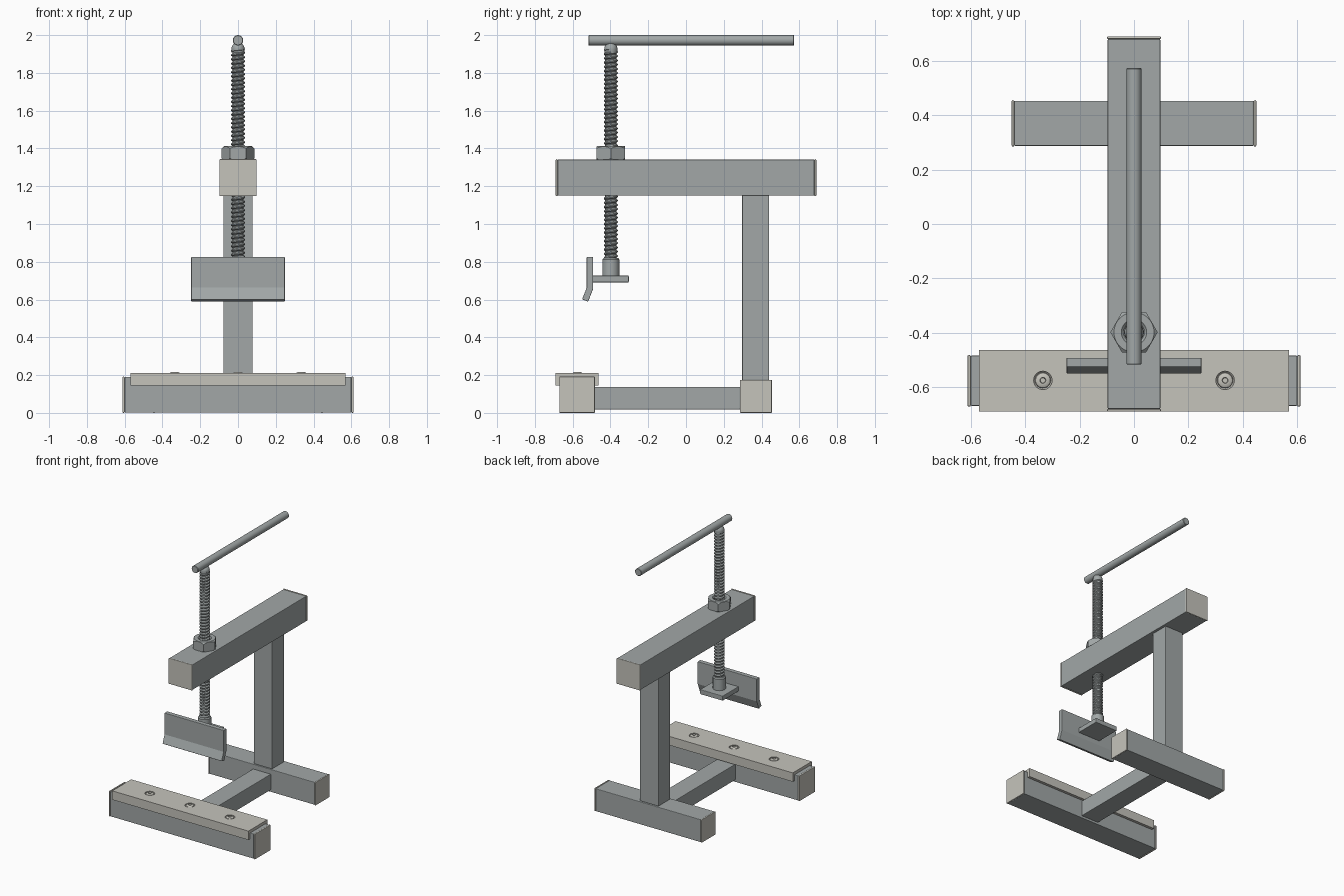
import bpy, bmesh
from math import pi, sin, cos

if "Cube" in bpy.data.objects:
    bpy.data.objects.remove(bpy.data.objects["Cube"])


def material(name, rgb):
    m = bpy.data.materials.new(name)
    m.diffuse_color = (*rgb, 1)
    m.use_nodes = True
    m.node_tree.nodes["Principled BSDF"].inputs["Base Color"].default_value = m.diffuse_color
    return m


STEEL = material("steel", (0.36, 0.39, 0.39))
LIGHT = material("light_grey", (0.56, 0.55, 0.50))


def make(name, bm, mat=STEEL, bevel=0, smooth=False):
    bmesh.ops.recalc_face_normals(bm, faces=bm.faces)
    me = bpy.data.meshes.new(name)
    bm.to_mesh(me)
    bm.free()
    me.materials.append(mat)
    ob = bpy.data.objects.new(name, me)
    bpy.context.collection.objects.link(ob)
    if bevel:
        b = ob.modifiers.new("bevel", 'BEVEL')
        b.width, b.segments = bevel, 2
    if smooth:
        bpy.ops.object.select_all(action='DESELECT')
        bpy.context.view_layer.objects.active = ob
        ob.select_set(True)
        bpy.ops.object.shade_smooth_by_angle(angle=0.6)
    return ob


def box(name, x, y, z, mat=STEEL, bevel=0.004):
    bm = bmesh.new()
    bmesh.ops.create_cube(bm, size=1)
    for v in bm.verts:
        v.co = [lo + (c + 0.5) * (hi - lo) for c, (lo, hi) in zip(v.co, (x, y, z))]
    return make(name, bm, mat, bevel)


def extrude_x(name, profile, half, mat=STEEL, bevel=0.003):
    # y/z outline drawn out along x
    bm = bmesh.new()
    f = bm.faces.new([bm.verts.new((-half, y, z)) for y, z in profile])
    r = bmesh.ops.extrude_face_region(bm, geom=[f])
    for v in r["geom"]:
        if isinstance(v, bmesh.types.BMVert):
            v.co.x = half
    return make(name, bm, mat, bevel)


def lathe(name, profile, loc, seg=32, mat=STEEL, closed=False):
    # radius/height outline spun around a vertical axis
    bm = bmesh.new()
    rings = [[bm.verts.new((r * cos(2 * pi * i / seg), r * sin(2 * pi * i / seg), z))
              for i in range(seg)] for r, z in profile]
    n = len(rings)
    for k in range(n if closed else n - 1):
        a, b = rings[k], rings[(k + 1) % n]
        for i in range(seg):
            j = (i + 1) % seg
            bm.faces.new((a[i], a[j], b[j], b[i]))
    if not closed:
        bm.faces.new(rings[0])
        bm.faces.new(rings[-1])
    ob = make(name, bm, mat, smooth=seg > 8)
    ob.location = loc
    return ob


def boolean(ob, cutter, op='DIFFERENCE'):
    m = ob.modifiers.new("cut", 'BOOLEAN')
    m.object, m.operation, m.solver = cutter, op, 'EXACT'
    cutter.hide_render = True
    cutter.hide_set(True)


# Base frame, post and arm
box("front_foot", (-0.60, 0.60), (-0.669, -0.484), (0.002, 0.19))
box("rear_foot", (-0.44, 0.44), (0.287, 0.453), (0.002, 0.173))
box("base_spine", (-0.075, 0.075), (-0.485, 0.288), (0.018, 0.138))
box("post", (-0.078, 0.078), (0.297, 0.44), (0.172, 1.152))
box("top_arm", (-0.097, 0.097), (-0.68, 0.68), (1.15, 1.341))

# End caps on the square tubes
for s, side in ((-1, "left"), (1, "right")):
    box("front_foot_cap_" + side, sorted((s * 0.60, s * 0.612)), (-0.671, -0.482), (0, 0.192), LIGHT)
    box("rear_foot_cap_" + side, sorted((s * 0.44, s * 0.45)), (0.285, 0.455), (0, 0.175), LIGHT)
for s, side in ((-1, "front"), (1, "rear")):
    box("top_arm_cap_" + side, (-0.099, 0.099), sorted((s * 0.68, s * 0.69)), (1.148, 1.343), LIGHT)

# Channel-shaped anvil strip over the front foot, with countersunk screws
strip = extrude_x("anvil_strip", [(-0.69, 0.145), (-0.69, 0.212), (-0.463, 0.212), (-0.463, 0.145),
                                  (-0.484, 0.145), (-0.484, 0.19), (-0.669, 0.19), (-0.669, 0.145)],
                  0.57, LIGHT, 0)
for i, x in enumerate((-0.335, 0, 0.335)):
    sink = lathe("countersink_cutter_%d" % i, [(0.022, 0.195), (0.034, 0.207), (0.034, 0.25)],
                 (x, -0.575, 0))
    boolean(strip, sink)
    lathe("strip_screw_%d" % i, [(0.02, 0.192), (0.029, 0.205), (0.027, 0.211), (0.018, 0.216),
                                 (0.011, 0.216), (0.009, 0.207)], (x, -0.575, 0), 24, LIGHT)

# Nut: hexagon trimmed by a chamfered ring
SY = -0.398
nut = lathe("nut", [(0.087, 1.34), (0.087, 1.412)], (0, SY, 0), 6)
ring = lathe("nut_chamfer_cutter", [(0.038, 1.33), (0.074, 1.33), (0.089, 1.352), (0.089, 1.398),
                                    (0.073, 1.4125), (0.047, 1.4125), (0.038, 1.403)],
             (0, SY, 0), 48, closed=True)
boolean(nut, ring, 'INTERSECT')

# Threaded spindle as a helical strip
PITCH, SEG, Z0, TURNS = 0.0225, 20, 0.79, 50
bm = bmesh.new()
section = ((0.030, 0.0), (0.030, 0.2), (0.037, 0.45), (0.037, 0.7))
steps = []
for k in range(SEG * TURNS + 1):
    a = 2 * pi * k / SEG
    steps.append([bm.verts.new((r * cos(a), r * sin(a), Z0 + PITCH * (k / SEG + h))) for r, h in section])
for k in range(SEG * TURNS):
    p, q = steps[k], steps[k + 1]
    for j in range(3):
        bm.faces.new((p[j], q[j], q[j + 1], p[j + 1]))
    if k + SEG + 1 < len(steps):
        u, v = steps[k + SEG], steps[k + SEG + 1]
        bm.faces.new((p[3], q[3], v[0], u[0]))
make("threaded_spindle", bm, smooth=True).location.y = SY

# Domed spindle head and cross handle
lathe("spindle_head", [(0.033, 1.908)] + [(0.035 * cos(t * pi / 14), 1.925 + 0.038 * sin(t * pi / 14))
                                          for t in range(7)], (0, SY, 0))
handle = lathe("handle", [(0.0245, -0.545), (0.0275, -0.542), (0.0275, 0.542), (0.0245, 0.545)],
               (0, 0.028, 1.9725))
handle.rotation_euler.x = pi / 2

# Collar, pressure plate and bent blade
lathe("collar", [(0.045, 0.725), (0.045, 0.812), (0.039, 0.82)], (0, SY, 0))
box("pressure_plate", (-0.095, 0.095), (-0.494, -0.303), (0.691, 0.727))
extrude_x("bent_blade", [(-0.526, 0.825), (-0.492, 0.825), (-0.492, 0.656), (-0.518, 0.589),
                         (-0.55, 0.601), (-0.526, 0.663)], 0.248)
